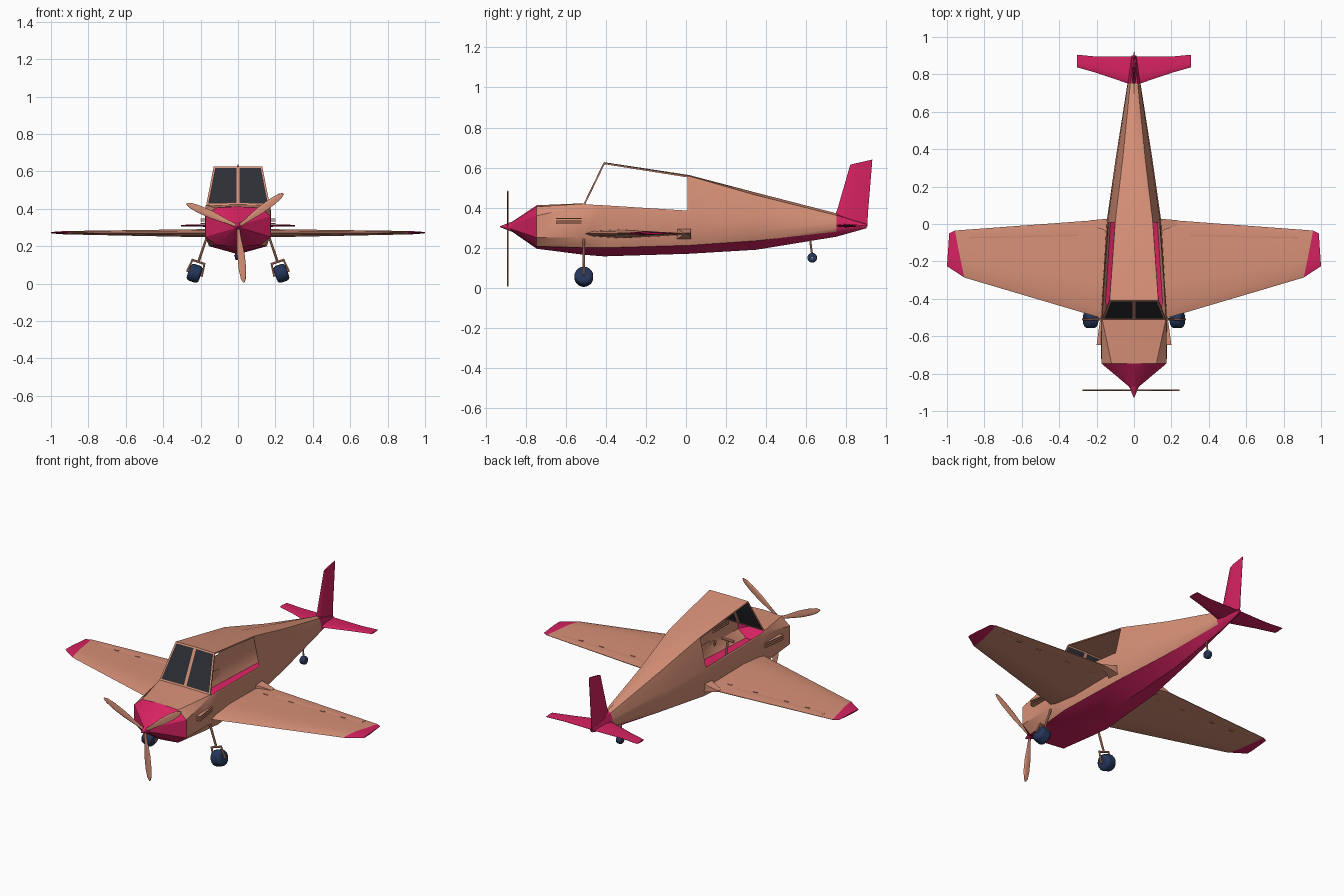
import bpy, bmesh, math
from mathutils import Matrix, Vector

cube = bpy.data.objects.get("Cube")
if cube:
    bpy.data.objects.remove(cube, do_unlink=True)


def material(name, rgb):
    m = bpy.data.materials.new(name)
    m.use_nodes = True
    m.diffuse_color = (*rgb, 1)
    m.node_tree.nodes["Principled BSDF"].inputs["Base Color"].default_value = (*rgb, 1)
    return m


MATS = [material("salmon", (0.68, 0.28, 0.185)),
        material("raspberry", (0.67, 0.016, 0.12)),
        material("dark_glass", (0.027, 0.028, 0.036)),
        material("navy_rubber", (0.018, 0.036, 0.1))]
SALMON, PINK, GLASS, NAVY = range(4)


def finish(name, bm, mirror=False, angle=30):
    """Turn a bmesh into a shaded object, mirrored across x if wanted."""
    mesh = bpy.data.meshes.new(name)
    bm.to_mesh(mesh)
    bm.free()
    for m in MATS:
        mesh.materials.append(m)
    mesh.polygons.foreach_set("use_smooth", [True] * len(mesh.polygons))
    mesh.set_sharp_from_angle(angle=math.radians(angle))
    ob = bpy.data.objects.new(name, mesh)
    bpy.context.collection.objects.link(ob)
    if mirror:
        mod = ob.modifiers.new("Mirror", 'MIRROR')
        mod.use_mirror_merge = False
    return ob


def loft(rings, paint):
    """Skin closed rings; paint(segment, side) gives the colour of a face."""
    bm = bmesh.new()
    rows = [[bm.verts.new(p) for p in ring] for ring in rings]
    n = len(rows[0])
    grid = {}
    for s in range(len(rows) - 1):
        for i in range(n):
            j = (i + 1) % n
            f = bm.faces.new((rows[s][i], rows[s][j], rows[s + 1][j], rows[s + 1][i]))
            f.material_index = paint(s, i)
            grid[s, i] = f
    bm.faces.new(rows[0]).material_index = paint(0, 0)
    bm.faces.new(rows[-1]).material_index = paint(len(rows) - 2, 0)
    bmesh.ops.recalc_face_normals(bm, faces=bm.faces)
    return bm, grid


def foil(name, stations, axis, paint, mirror=False):
    """Thin lifting surface; each station is leading point, trailing point, half thickness."""
    section = [(0, 0), (0.08, 0.6), (0.35, 1), (1, 0.1), (1, -0.1), (0.35, -1), (0.08, -0.6)]
    axis = Vector(axis)
    rings = [[Vector(a).lerp(Vector(b), t) + axis * h * k for t, k in section]
             for a, b, h in stations]
    return finish(name, loft(rings, paint)[0], mirror)


def rod(name, p, q, r1, r2=None, colour=SALMON, mirror=False, sides=10):
    p, q = Vector(p), Vector(q)
    d = q - p
    m = Matrix.Translation((p + q) / 2) @ d.to_track_quat('Z', 'Y').to_matrix().to_4x4()
    bm = bmesh.new()
    bmesh.ops.create_cone(bm, cap_ends=True, segments=sides, radius1=r1,
                          radius2=r1 if r2 is None else r2, depth=d.length, matrix=m)
    for f in bm.faces:
        f.material_index = colour
    return finish(name, bm, mirror)


def box(name, centre, size, mirror=True):
    bm = bmesh.new()
    bmesh.ops.create_cube(bm, size=1, matrix=Matrix.Translation(centre) @ Matrix.Diagonal((*size, 1)))
    return finish(name, bm, mirror)


# Fuselage: y, then keel, chine, side, sill, roof edge and roof centre as x, z
SECTIONS = [
    (-0.875, (0, .285), (.012, .288), (.02, .295), (.02, .315), (.012, .322), (0, .325)),
    (-0.745, (0, .195), (.12, .207), (.175, .25), (.175, .36), (.12, .405), (0, .412)),
    (-0.51, (0, .165), (.145, .2), (.176, .25), (.175, .41), (.17, .42), (0, .422)),
    (-0.41, (0, .157), (.155, .2), (.172, .26), (.17, .405), (.13, .625), (0, .627)),
    (0.015, (0, .17), (.128, .212), (.146, .265), (.14, .378), (.1, .558), (0, .563)),
    (0.35, (0, .19), (.08, .235), (.098, .28), (.092, .36), (.06, .462), (0, .475)),
    (0.75, (0, .255), (.026, .28), (.035, .3), (.032, .33), (.02, .362), (0, .372)),
    (0.9, (0, .297), (.008, .3), (.012, .304), (.012, .31), (.008, .316), (0, .32)),
]
rings = []
for y, *half in SECTIONS:
    ring = [(x, y, z) for x, z in half]
    rings.append(ring + [(-x, y, z) for x, y, z in ring[-2:0:-1]])
hull, grid = loft(rings, lambda s, i: PINK if s in (0, 6) or i in (0, 9) else SALMON)

# Windscreen panes and open side windows, each leaving a frame
panes = [grid[2, 4], grid[2, 5]]
bmesh.ops.inset_individual(hull, faces=panes, thickness=0.009, use_even_offset=True)
for f in panes:
    f.material_index = GLASS
for side in (3, 6):
    opening = [grid[2, side], grid[3, side]]
    bmesh.ops.inset_region(hull, faces=opening, thickness=0.007, use_even_offset=True)
    bmesh.ops.delete(hull, geom=opening, context='FACES')
body = finish("fuselage", hull)
shell = body.modifiers.new("Shell", 'SOLIDIFY')
shell.thickness = 0.004
shell.offset = -1

# Wings with coloured tips
foil("wing", [((.168, -.505, .27), (.14, .025, .268), .022),
              ((.908, -.286, .272), (.958, -.035, .272), .009),
              ((1, -.225, .272), (.988, -.05, .272), .004)],
     (0, 0, 1), lambda s, i: PINK if s == 1 else SALMON, True)
foil("aileron", [((.3, -.085, .27), (.3, .012, .27), .007),
                 ((.88, -.085, .272), (.88, -.03, .272), .005)],
     (0, 0, 1), lambda s, i: SALMON, True)
for x in (.24, .41, .62, .76):
    box("aileron_hinge", (x, -.078, .27), (.028, .008, .018))

# Wing root fairing, fading outward into the trailing edge
fairing = []
for x, y0, y1, z0, z1 in ((.138, -.05, .026, .243, .296), (.165, -.03, .026, .252, .288),
                          (.23, -.01, .02, .266, .273)):
    fairing.append([(x, y0, z0), (x, y1, z0), (x, y1, z1), (x, y0, z1)])
finish("wing_root_fairing", loft(fairing, lambda s, i: SALMON)[0], True)

# Tail surfaces
foil("stabilizer", [((0, .74, .31), (0, .897, .31), .009), ((.2, .808, .31), (.2, .895, .31), .006),
                    ((.306, .838, .31), (.306, .905, .31), .004)],
     (0, 0, 1), lambda s, i: PINK, True)
foil("fin", [((0, .735, .345), (0, .905, .305), .014), ((0, .755, .39), (0, .908, .37), .012),
             ((0, .82, .615), (0, .93, .64), .005)],
     (1, 0, 0), lambda s, i: PINK)

# Propeller and spinner
HUB = Vector((0, -.89, .305))
for k in range(3):
    blade = foil("propeller_blade",
                 [((r, 0, w), (r, 0, -w), .004)
                  for r, w in ((.005, .008), (.06, .011), (.15, .02), (.23, .02), (.28, .014), (.3, .004))],
                 (0, 1, 0), lambda s, i: SALMON)
    blade.location = HUB
    blade.rotation_euler.y = -math.radians(36 + 120 * k)
rod("spinner", HUB + Vector((0, .02, 0)), HUB - Vector((0, .038, 0)), .025, .002, PINK, sides=12)

# Exhaust louvres flaring forward from the cowl
for z in (.322, .334, .346):
    slat = [[(.165, -.5, h), (.18, -.5, h), (.2, -.648, h), (.165, -.648, h)]
            for h in (z - .003, z + .003)]
    finish("exhaust_louvre", loft(slat, lambda s, i: SALMON)[0], True)

# Main landing gear, splayed outward
LEG = Matrix.Translation((.232, -.51, .055)) @ Matrix.Rotation(-.325, 4, 'Y')


def leg_rod(name, p, q, r):
    rod(name, LEG @ Vector(p), LEG @ Vector(q), r, mirror=True)


def wheel(name, centre, radius, width, mirror):
    ob = rod(name, centre[0], centre[1], radius, None, NAVY, mirror, 20)
    bev = ob.modifiers.new("Round", 'BEVEL')
    bev.width = width
    bev.segments = 4
    if mirror:
        ob.modifiers.move(1, 0)


wheel("main_wheel", (LEG @ Vector((-.034, 0, 0)), LEG @ Vector((.034, 0, 0))), .047, .018, True)
leg_rod("axle", (-.044, 0, 0), (.044, 0, 0), .005)
for x in (-.042, .042):
    leg_rod("fork_arm", (x, 0, -.005), (x * .8, 0, .066), .005)
leg_rod("fork_bridge", (-.037, 0, .064), (.037, 0, .064), .006)
leg_rod("gear_strut", (0, 0, .064), (0, 0, .225), .0065)

# Tail wheel
wheel("tail_wheel", ((-.017, .63, .15), (.017, .63, .15)), .024, .01, False)
rod("tail_strut", (0, .63, .16), (0, .618, .25), .005)
rod("tail_axle", (-.022, .63, .15), (.022, .63, .15), .004)

# Cockpit control column and grip
rod("control_column", (0, -.36, .16), (0, -.4, .36), .007)
rod("control_grip", (-.04, -.4, .36), (.04, -.4, .36), .008)
